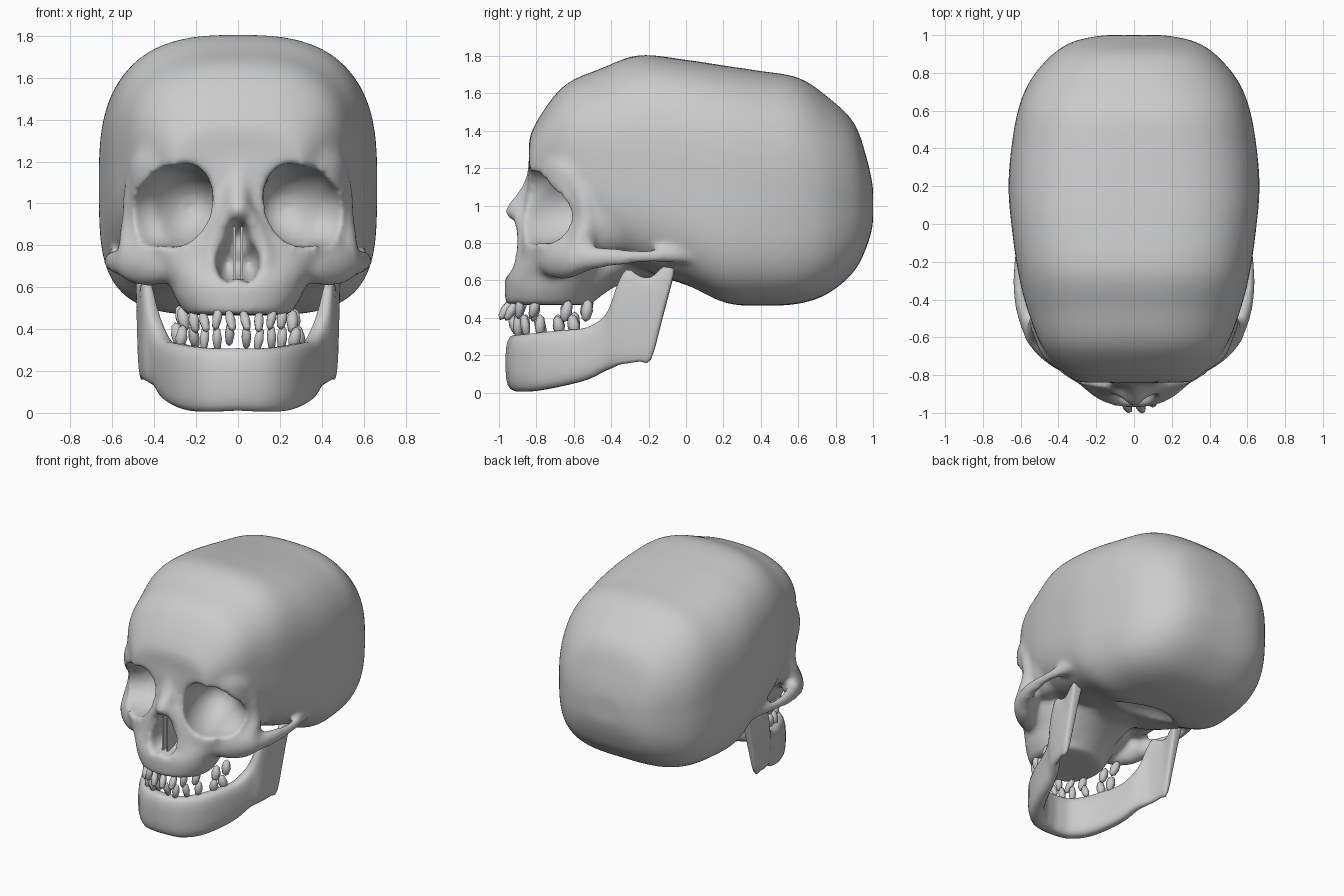
import bpy, bmesh, math, random
from mathutils import Vector, Matrix, Euler

random.seed(4)
cube = bpy.data.objects.get("Cube")
if cube:
    bpy.data.objects.remove(cube, do_unlink=True)

bone = bpy.data.materials.new("bone_grey")
bone.use_nodes = True
bone.diffuse_color = (0.6, 0.6, 0.6, 1)
bone.node_tree.nodes["Principled BSDF"].inputs["Base Color"].default_value = bone.diffuse_color


def make_object(name, bm):
    bmesh.ops.recalc_face_normals(bm, faces=bm.faces)
    mesh = bpy.data.meshes.new(name)
    bm.to_mesh(mesh)
    bm.free()
    obj = bpy.data.objects.new(name, mesh)
    bpy.context.collection.objects.link(obj)
    return obj


def finish(obj):
    """Apply modifiers, colour the part and shade it smooth."""
    bpy.context.view_layer.update()
    result = obj.evaluated_get(bpy.context.evaluated_depsgraph_get())
    mesh = bpy.data.meshes.new_from_object(result)
    obj.modifiers.clear()
    obj.data = mesh
    mesh.materials.clear()
    mesh.materials.append(bone)
    for face in mesh.polygons:
        face.use_smooth = True


def add_remesh(obj, size):
    mod = obj.modifiers.new("remesh", 'REMESH')
    mod.mode = 'VOXEL'
    mod.voxel_size = size


def spline(rows, steps=4):
    """Smooth interpolation through every row of a table."""
    rows = [Vector(r) for r in rows]
    out = []
    for i in range(len(rows) - 1):
        a, b, c, d = rows[max(i - 1, 0)], rows[i], rows[i + 1], rows[min(i + 2, len(rows) - 1)]
        for k in range(steps):
            t = k / steps
            m, n = (c - a) / 2, (d - b) / 2
            out.append(b + m * t + ((c - b) * 3 - m * 2 - n) * t * t
                       + ((b - c) * 2 + m + n) * t ** 3)
    return out + [rows[-1]]


def oval(rx, ry, power, count, extra=0):
    """Rounded box outline; extra makes its lower half squarer."""
    points = []
    for i in range(count):
        a = math.tau * (i + 0.5) / count
        c, s = math.cos(a), math.sin(a)
        e = 2 / (power + extra if s < 0 else power)
        points.append((rx * math.copysign(abs(c) ** e, c), ry * math.copysign(abs(s) ** e, s)))
    return points


def loft(bm, rings):
    loops = [[bm.verts.new(p) for p in ring] for ring in rings]
    n = len(loops[0])
    faces = [bm.faces.new(loops[0]), bm.faces.new(loops[-1])]
    for a, b in zip(loops, loops[1:]):
        for i in range(n):
            j = (i + 1) % n
            faces.append(bm.faces.new((a[i], a[j], b[j], b[i])))
    bmesh.ops.recalc_face_normals(bm, faces=faces)


def blob(bm, place, size, turn=(0, 0, 0), segs=20):
    spin = Euler([math.radians(t) for t in turn]).to_matrix().to_4x4()
    matrix = Matrix.Translation(place) @ spin @ Matrix.Diagonal((*size, 1))
    bmesh.ops.create_uvsphere(bm, u_segments=segs, v_segments=max(segs // 2, 4),
                              radius=1, matrix=matrix)


def strand(bm, rows, side=1, flat=1):
    """Bone ridge: overlapping blobs along a path of x, y, z, radius."""
    for x, y, z, r in spline(rows, 6):
        blob(bm, (x * side, y, z), (r * flat, r, r), segs=12)


# Braincase: y, half width, bottom, top, squareness
bm = bmesh.new()
CRANIUM = [(-.84, .24, 1.12, 1.28, 2.3), (-.82, .33, 1.05, 1.41, 2.4),
           (-.66, .48, .93, 1.635, 2.5), (-.45, .565, .76, 1.735, 2.6),
           (-.25, .615, .66, 1.805, 2.75), (0, .65, .575, 1.78, 2.9),
           (.2, .665, .48, 1.75, 2.9), (.4, .65, .465, 1.72, 2.8),
           (.6, .615, .475, 1.685, 2.7), (.76, .55, .53, 1.58, 2.5),
           (.9, .43, .65, 1.44, 2.4), (.97, .31, .79, 1.24, 2.3), (1, .16, .9, 1.1, 2.2)]
loft(bm, [[(x, y, (lo + hi) / 2 + z) for x, z in oval(w, (hi - lo) / 2, power, 56, 1)]
          for y, w, lo, hi, power in spline(CRANIUM)])

# Face block: z, half width, front, back
FACE = [(.47, .25, -.965, -.5), (.55, .3, -.97, -.47), (.62, .33, -.965, -.42),
        (.72, .41, -.91, -.4), (.82, .48, -.885, -.38), (.95, .505, -.87, -.36),
        (1.08, .51, -.85, -.36), (1.2, .51, -.845, -.38), (1.29, .45, -.83, -.45)]
loft(bm, [[(x, (f + b) / 2 + y, z) for x, y in oval(w, (b - f) / 2, 2.2, 40)]
          for z, w, f, b in spline(FACE)])

# Skull base and nasal bridge
strand(bm, [(0, -.54, .6, .12), (0, -.44, .68, .13), (0, -.28, .75, .14), (0, -.1, .75, .15)], 1, 2)
strand(bm, [(0, -.78, 1.16, .07), (0, -.83, 1.06, .065), (0, -.915, .97, .055)])
for s in (-1, 1):
    # Cheekbone, outer eye rim and brow
    blob(bm, (.43 * s, -.66, .715), (.2, .08, .11), (0, 0, 40 * s))
    strand(bm, [(.46, -.62, 1.18, .06), (.49, -.55, 1.05, .06), (.5, -.53, .92, .06),
                (.505, -.56, .8, .07), (.5, -.58, .72, .085)], s)
    strand(bm, [(.14, -.78, 1.21, .065), (.28, -.755, 1.235, .065), (.42, -.68, 1.2, .06)], s)
    # Temple behind the eye and cheek arch
    blob(bm, (.42 * s, -.42, .96), (.13, .22, .22), (0, 0, -10 * s))
    strand(bm, [(.49, -.6, .71, .085), (.565, -.5, .72, .065), (.605, -.36, .725, .05),
                (.61, -.2, .73, .04), (.575, -.03, .74, .05), (.56, .08, .74, .05)], s, .75)
    # Nose edge
    strand(bm, [(.05, -.89, .95, .04), (.11, -.87, .83, .04), (.13, -.87, .7, .05)], s)
skull = make_object("skull", bm)

# Hollows: eye sockets, nose opening and base opening
bm = bmesh.new()
for s in (-1, 1):
    blob(bm, (.305 * s, -.78, .985), (.19, .34, .195), (0, 0, 22 * s))
    blob(bm, (.25 * s, -.82, 1.03), (.13, .22, .165), (0, 0, 10 * s))
    blob(bm, (.4 * s, -.74, .95), (.15, .18, .155), (0, 0, 15 * s))
    blob(bm, (.045 * s, -.95, .72), (.062, .24, .1))
blob(bm, (0, -.95, .83), (.06, .22, .1))
blob(bm, (0, .08, .47), (.25, .19, .15))
hollows = make_object("hollow_cutter", bm)
hollows.hide_render = True
add_remesh(hollows, .02)

add_remesh(skull, .018)
cut = skull.modifiers.new("hollows", 'BOOLEAN')
cut.operation = 'DIFFERENCE'
cut.solver = 'EXACT'
cut.object = hollows
add_remesh(skull, .016)
soft = skull.modifiers.new("soften", 'SMOOTH')
soft.factor = .5
soft.iterations = 12
finish(skull)
bpy.data.objects.remove(hollows, do_unlink=True)

# Nasal septum: two thin upright plates
bm = bmesh.new()
for s in (-1, 1):
    matrix = Matrix.Translation((.018 * s, -.82, .76)) @ Matrix.Diagonal((.012, .14, .26, 1))
    bmesh.ops.create_cube(bm, size=1, matrix=matrix)
septum = make_object("nasal_septum", bm)
finish(septum)
for face in septum.data.polygons:
    face.use_smooth = False

# Lower jaw, from chin to joint: x, y, bottom, top, thickness
JAW = [(0, -.965, .01, .31, .12), (.15, -.935, .005, .31, .12), (.27, -.83, .01, .32, .12),
       (.345, -.68, .035, .335, .11), (.39, -.54, .07, .35, .1), (.42, -.44, .12, .42, .09),
       (.45, -.38, .145, .57, .07), (.465, -.32, .155, .66, .055), (.475, -.25, .165, .625, .05),
       (.48, -.19, .175, .62, .05), (.485, -.13, .39, .67, .06), (.49, -.065, .64, .71, .07)]
half = spline(JAW, 3)
stations = [Vector((-r[0], *r[1:])) for r in reversed(half[1:])] + half
rings = []
for i, (x, y, lo, hi, thick) in enumerate(stations):
    step = stations[min(i + 1, len(stations) - 1)] - stations[max(i - 1, 0)]
    out = Vector((step[1], -step[0], 0)).normalized()
    middle = Vector((x, y, (lo + hi) / 2)) - out * thick / 2
    rings.append([middle + out * u + Vector((0, 0, v))
                  for u, v in oval(thick / 2, (hi - lo) / 2, 3, 20)])
bm = bmesh.new()
loft(bm, rings)
finish(make_object("lower_jaw", bm))

# Teeth: loose tapered pegs along each arch
UPPER = [(.035, -.965), (.1, -.935), (.16, -.89), (.21, -.81), (.26, -.64), (.27, -.53)]
LOWER = [(.04, -.92), (.1, -.9), (.16, -.86), (.21, -.78), (.27, -.68), (.29, -.6)]
for name, arch, z, lean in (("upper_teeth", UPPER, .45, -20), ("lower_teeth", LOWER, .37, 8)):
    bm = bmesh.new()
    for x, y in arch:
        for s in (-1, 1):
            tilt = (lean + random.uniform(-16, 16), random.uniform(-16, 16), 0)
            wide = .026 + .06 * max(0, x - .16)
            blob(bm, (x * s, y, z + random.uniform(-.02, .01)), (wide, wide, .062), tilt, 6)
    finish(make_object(name, bm))
